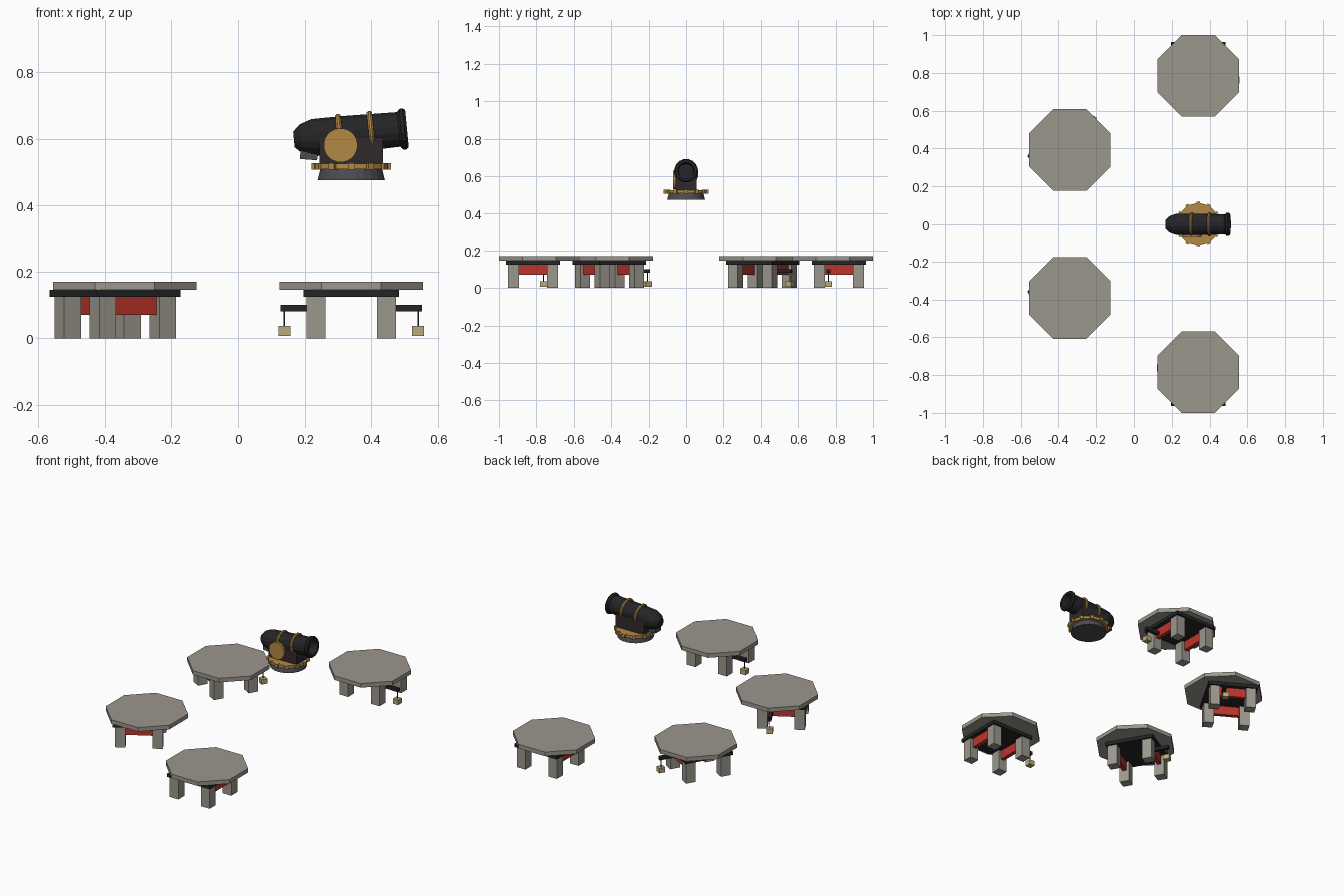
import bpy, math
from mathutils import Matrix, Vector

if "Cube" in bpy.data.objects:
    bpy.data.objects.remove(bpy.data.objects["Cube"])


def material(name, r, g, b):
    m = bpy.data.materials.new(name)
    m.diffuse_color = (r, g, b, 1)
    m.use_nodes = True
    m.node_tree.nodes["Principled BSDF"].inputs["Base Color"].default_value = m.diffuse_color
    return m


STONE = material("stone", .33, .31, .27)
BLACK = material("black iron", .018, .018, .02)
PLUM = material("dark wood", .03, .022, .025)
STEEL = material("dark steel", .07, .07, .085)
RED = material("red cloth", .5, .035, .025)
GOLD = material("gold", .45, .25, .06)
CRATE = material("tan crate", .5, .4, .2)


def add(name, verts, faces, mat, matrix=Matrix()):
    me = bpy.data.meshes.new(name)
    me.from_pydata(verts, [], faces)
    me.transform(matrix)
    me.materials.append(mat)
    ob = bpy.data.objects.new(name, me)
    bpy.context.collection.objects.link(ob)
    return ob


def box(name, x, y, z, mat, matrix=Matrix()):
    """Box from (min, max) ranges."""
    v = [(a, b, c) for c in z for a, b in
         ((x[0], y[0]), (x[1], y[0]), (x[1], y[1]), (x[0], y[1]))]
    f = [(3, 2, 1, 0), (4, 5, 6, 7)] + [(i, (i + 1) % 4, (i + 1) % 4 + 4, i + 4) for i in range(4)]
    return add(name, v, f, mat, matrix)


def lathe(name, profile, n, mat, matrix=Matrix(), closed=False):
    """Revolve (radius, z) points about z; capped ends, or a closed ring."""
    v, f, k = [], [], len(profile)
    for r, z in profile:
        for i in range(n):
            a = 2 * math.pi * (i + .5) / n
            v.append((r * math.cos(a), r * math.sin(a), z))
    for j in range(k if closed else k - 1):
        p, q = j * n, (j + 1) % k * n
        f += [(p + i, p + (i + 1) % n, q + (i + 1) % n, q + i) for i in range(n)]
    if not closed:
        f += [tuple(range(n))[::-1], tuple(range((k - 1) * n, k * n))]
    return add(name, v, f, mat, matrix)


CENTRE = Vector((.34, 0, 0))

# Four platforms set radially around the cannon
for turn in (0, -60, -120, -180):
    rot = Matrix.Rotation(math.radians(turn), 4, 'Z')
    M = Matrix.Translation(CENTRE) @ rot
    top = CENTRE + rot @ Vector((0, -.785, 0))
    R = .215 / math.cos(math.pi / 8)
    lathe("platform_top", [(R, .145), (R, .17)], 8, STONE, Matrix.Translation(top))
    box("platform_frame", (-.144, .144), (-.963, -.675), (.125, .145), BLACK, M)
    for sx in (-.106, .106):
        for y in (-.922, -.714):
            box("platform_leg", (sx - .029, sx + .029), (y - .029, y + .029), (0, .126), STONE, M)
        # cloth panel between legs
        box("side_panel", (sx - .012, sx + .012), (-.893, -.743), (.07, .126), RED, M)
    # side arm with hanging crate
    box("hoist_arm", (-.212, -.115), (-.772, -.752), (.081, .101), BLACK, M)
    box("hoist_rope", (-.203, -.199), (-.764, -.76), (.035, .082), BLACK, M)
    box("hanging_crate", (-.219, -.183), (-.78, -.744), (.007, .037), CRATE, M)

# Cannon turntable
C = Matrix.Translation(CENTRE)
lathe("turntable_base", [(.102, .475), (.093, .51)], 24, STEEL, C)
lathe("turntable_plate", [(.111, .508), (.111, .525)], 24, GOLD, C)
for i in range(12):
    stud = C @ Matrix.Rotation(math.tau * i / 12, 4, 'Z')
    box("turntable_stud", (.1, .12), (-.01, .01), (.507, .527), GOLD, stud)

# Carriage body and side wheel
box("carriage", (.245, .435), (-.056, .056), (.524, .603), PLUM)
wheel = Matrix.Translation((.308, -.055, .58)) @ Matrix.Rotation(math.pi / 2, 4, 'X')
lathe("side_wheel", [(.051, 0), (.051, .015)], 24, GOLD, wheel)
box("breech_block", (-.026, .026), (-.025, .025), (-.016, .016), STEEL,
    Matrix.Translation((.213, 0, .553)) @ Matrix.Rotation(.08, 4, 'Y'))

# Barrel, lathed along its tilted axis, with a bored muzzle
B = Matrix.Translation((.34, 0, .614)) @ Matrix.Rotation(math.radians(90 - 5.5), 4, 'Y')
lathe("barrel", [(.024, -.173), (.044, -.152), (.057, -.115), (.057, -.02), (.053, .143), (.062, .15),
                 (.063, .16), (.057, .168), (.044, .168), (.04, .12)], 16, BLACK, B)
for z in (-.035, .06):
    lathe("barrel_band", [(.05, z - .008), (.061, z - .008), (.065, z - .003), (.065, z + .003),
                          (.061, z + .008), (.05, z + .008)], 16, GOLD, B, closed=True)
